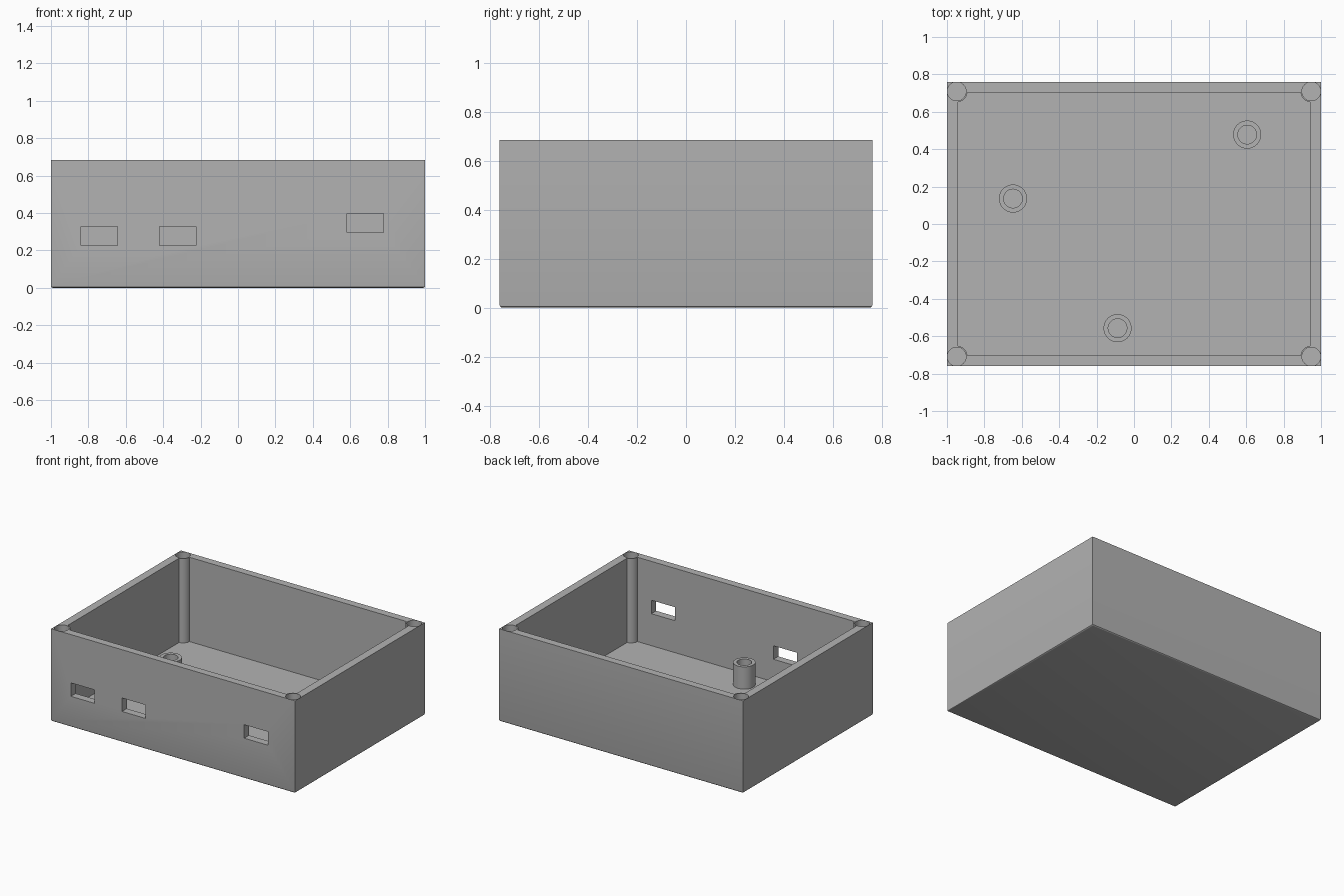
import bpy, bmesh, math

cube = bpy.data.objects.get("Cube")
if cube:
    bpy.data.objects.remove(cube, do_unlink=True)

W, D, H = 1.0, 0.76, 0.685      # half width, half depth, height
IX, IY, FLOOR = 0.94, 0.704, 0.06   # inner half sizes, floor thickness
SEG = 48

grey = bpy.data.materials.new("plain_grey")
grey.use_nodes = True
col = (0.45, 0.45, 0.45, 1)
grey.diffuse_color = col
grey.node_tree.nodes["Principled BSDF"].inputs["Base Color"].default_value = col


def make_object(name, bm):
    bmesh.ops.recalc_face_normals(bm, faces=bm.faces[:])
    mesh = bpy.data.meshes.new(name)
    bm.to_mesh(mesh)
    bm.free()
    ob = bpy.data.objects.new(name, mesh)
    bpy.context.collection.objects.link(ob)
    return ob


def prism(bm, outline, z0, z1):
    """Extrude a closed xy outline from z0 to z1."""
    low = [bm.verts.new((x, y, z0)) for x, y in outline]
    high = [bm.verts.new((x, y, z1)) for x, y in outline]
    bm.faces.new(low[::-1])
    bm.faces.new(high)
    for i in range(len(low)):
        j = (i + 1) % len(low)
        bm.faces.new((low[i], low[j], high[j], high[i]))


def rect(x0, x1, y0, y1):
    return [(x0, y0), (x1, y0), (x1, y1), (x0, y1)]


def circle(cx, cy, r):
    return [(cx + r * math.cos(2 * math.pi * i / SEG),
             cy + r * math.sin(2 * math.pi * i / SEG)) for i in range(SEG)]


def cut(target, bm):
    cutter = make_object("cutter", bm)
    cutter.hide_render = True
    mod = target.modifiers.new("cut", "BOOLEAN")
    mod.operation, mod.solver, mod.object = "DIFFERENCE", "EXACT", cutter
    bpy.context.view_layer.objects.active = target
    bpy.ops.object.modifier_apply(modifier=mod.name)
    bpy.data.objects.remove(cutter, do_unlink=True)


def finish(ob):
    bpy.ops.object.select_all(action="DESELECT")
    ob.select_set(True)
    bpy.context.view_layer.objects.active = ob
    bpy.ops.object.shade_smooth_by_angle(angle=math.radians(30))


# Outer block with softened bottom edges
bm = bmesh.new()
prism(bm, rect(-W, W, -D, D), 0, H)
bottom = [e for e in bm.edges if all(v.co.z < 0.001 for v in e.verts)]
bmesh.ops.bevel(bm, geom=bottom, offset=0.01, segments=3, profile=0.5, affect="EDGES")
box = make_object("enclosure_box", bm)
box.data.materials.append(grey)

# Cavity whose corners wrap around the round screw posts
PX, PY, PR = 0.945, 0.706, 0.054
a0, a1 = math.asin((PY - IY) / PR), math.acos((PX - IX) / PR)
arc = []
for i in range(13):
    a = a0 + (a1 - a0) * i / 12
    arc.append((PX - PR * math.cos(a), PY - PR * math.sin(a)))
outline = []
for sx, sy in ((1, 1), (-1, 1), (-1, -1), (1, -1)):
    pts = arc[::-1] if sx * sy > 0 else arc
    outline += [(sx * x, sy * y) for x, y in pts]
bm = bmesh.new()
prism(bm, outline, FLOOR, H + 0.1)
cut(box, bm)

# Screw holes in the posts
bm = bmesh.new()
for sx in (-1, 1):
    for sy in (-1, 1):
        prism(bm, circle(sx * 0.948, sy * 0.709, 0.05), H - 0.15, H + 0.1)
cut(box, bm)

# Connector windows through the front wall
bm = bmesh.new()
for x, z in ((-0.742, 0.277), (-0.322, 0.277), (0.68, 0.347)):
    prism(bm, rect(x - 0.097, x + 0.097, -D - 0.1, -IY + 0.05), z - 0.05, z + 0.05)
cut(box, bm)
finish(box)

# Hollow board standoffs
TOP, RO, RI = 0.225, 0.075, 0.05
for name, x, y in (("standoff_right", -0.647, 0.136),
                   ("standoff_left", 0.605, 0.478),
                   ("standoff_front", -0.088, -0.557)):
    bm = bmesh.new()
    rings = [[bm.verts.new((px, py, z)) for px, py in circle(x, y, r)]
             for r, z in ((RO, FLOOR), (RO, TOP), (RI, TOP), (RI, FLOOR))]
    for k in range(4):
        a, b = rings[k], rings[(k + 1) % 4]
        for i in range(SEG):
            j = (i + 1) % SEG
            bm.faces.new((a[i], a[j], b[j], b[i]))
    post = make_object(name, bm)
    post.data.materials.append(grey)
    finish(post)
